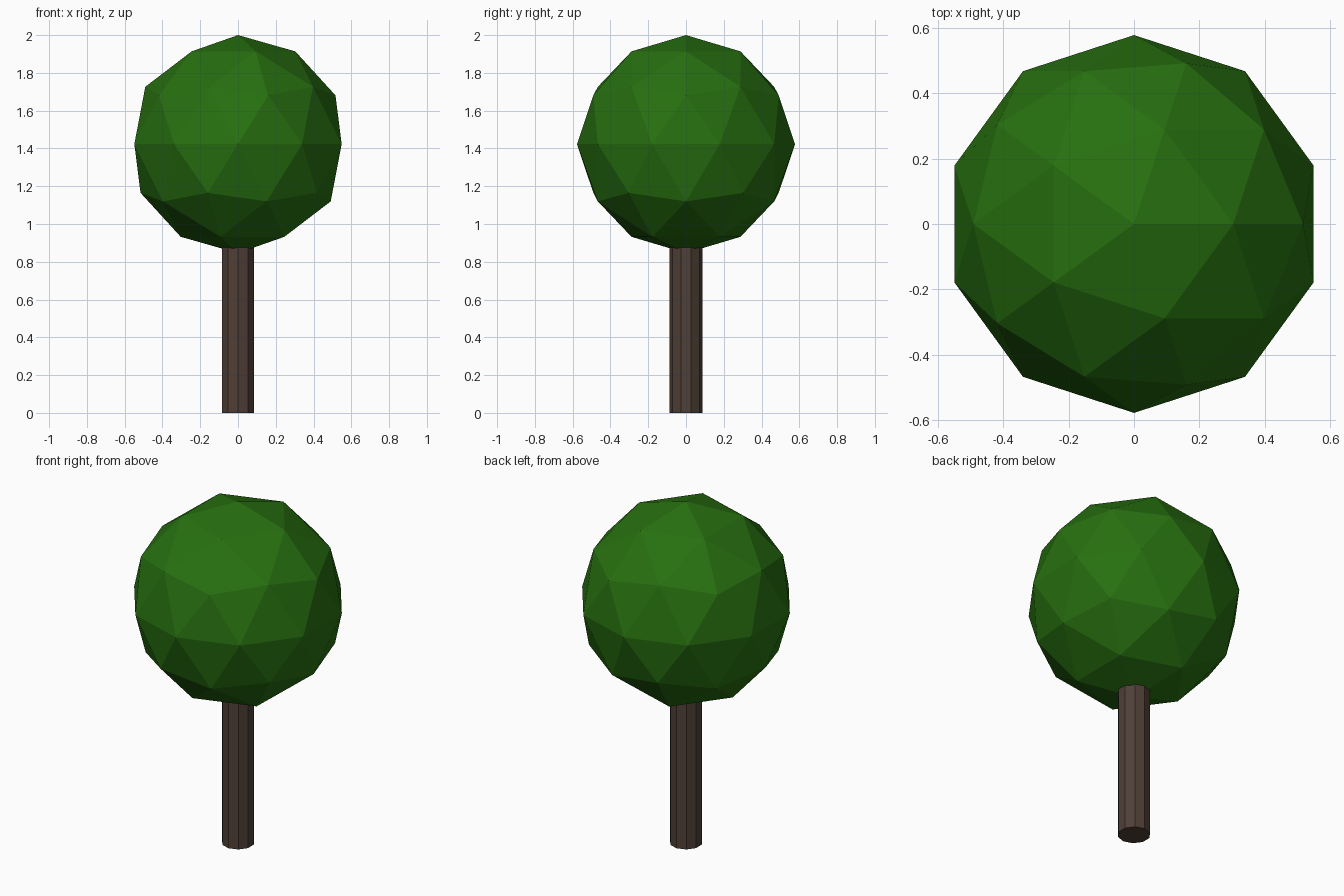
import bpy

# Remove the default cube
cube = bpy.data.objects.get("Cube")
if cube:
    bpy.data.objects.remove(cube, do_unlink=True)

CROWN_RADIUS = 0.577
CROWN_Z = 2 - CROWN_RADIUS
TRUNK_RADIUS = 0.088
TRUNK_HEIGHT = 1.0


def make_material(name, color):
    mat = bpy.data.materials.new(name)
    mat.use_nodes = True
    mat.diffuse_color = color
    mat.node_tree.nodes["Principled BSDF"].inputs["Base Color"].default_value = color
    return mat


def finish(name, mat):
    obj = bpy.context.object
    obj.name = name
    obj.data.name = name
    obj.data.materials.append(mat)
    bpy.ops.object.shade_flat()


# Trunk: ten-sided post reaching into the crown
bpy.ops.mesh.primitive_cylinder_add(
    vertices=10, radius=TRUNK_RADIUS, depth=TRUNK_HEIGHT,
    location=(0, 0, TRUNK_HEIGHT / 2))
finish("trunk", make_material("bark brown", (0.08, 0.05, 0.038, 1)))

# Crown: faceted ball of leaves
bpy.ops.mesh.primitive_ico_sphere_add(
    subdivisions=2, radius=CROWN_RADIUS, location=(0, 0, CROWN_Z))
finish("crown", make_material("leaf green", (0.02, 0.16, 0.005, 1)))
